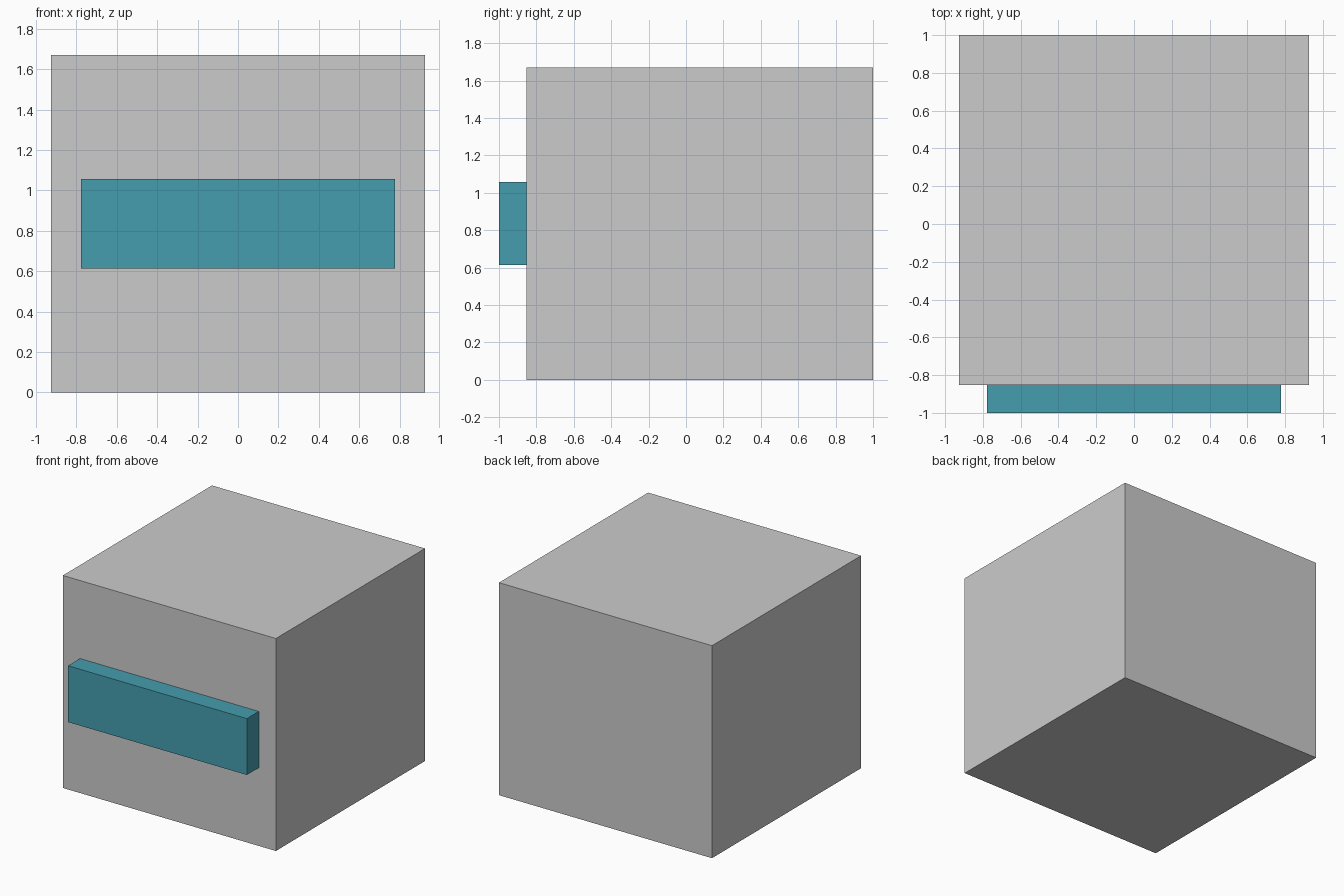
import bpy

if "Cube" in bpy.data.objects:
    bpy.data.objects.remove(bpy.data.objects["Cube"])


def box(name, lo, hi):
    """Flat-faced box spanning two opposite corners."""
    bpy.ops.mesh.primitive_cube_add(size=1, location=[(a + b) / 2 for a, b in zip(lo, hi)])
    ob = bpy.context.object
    ob.name = name
    ob.scale = [b - a for a, b in zip(lo, hi)]
    bpy.ops.object.transform_apply(location=False, rotation=False, scale=True)
    return ob


teal = bpy.data.materials.new("teal")
teal.diffuse_color = (0.06, 0.34, 0.43, 1)
teal.use_nodes = True
teal.node_tree.nodes["Principled BSDF"].inputs["Base Color"].default_value = teal.diffuse_color

# Main block
box("body", (-0.926, -0.852, 0), (0.926, 1.0, 1.67))

# Raised bar on the front face
panel = box("front_panel", (-0.777, -1.0, 0.614), (0.777, -0.852, 1.057))
panel.data.materials.append(teal)
